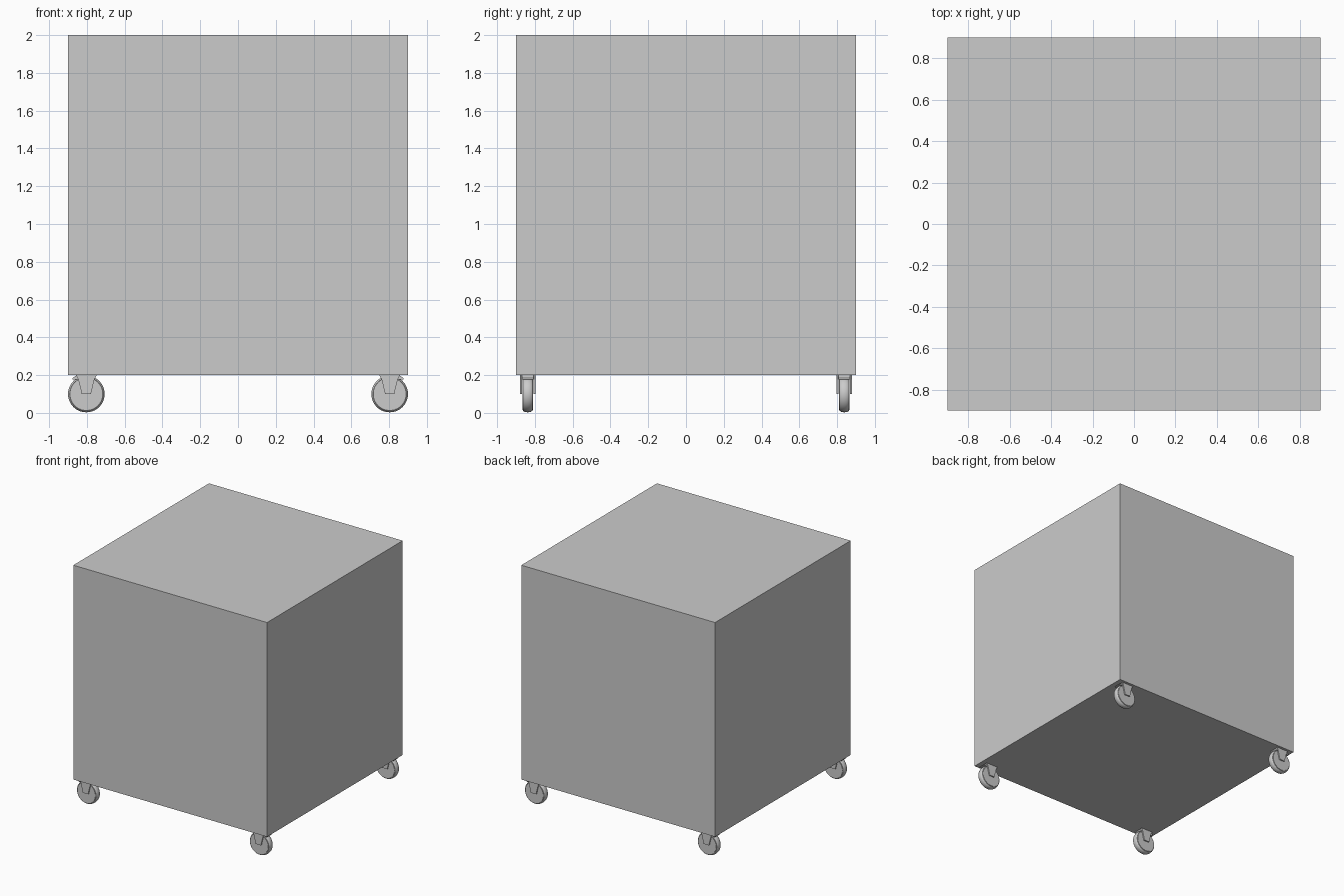
import bpy, bmesh, math
from mathutils import Vector

if "Cube" in bpy.data.objects:
    bpy.data.objects.remove(bpy.data.objects["Cube"])


def finish(name, bm, smooth=False):
    bmesh.ops.recalc_face_normals(bm, faces=bm.faces)
    me = bpy.data.meshes.new(name)
    bm.to_mesh(me)
    bm.free()
    ob = bpy.data.objects.new(name, me)
    bpy.context.collection.objects.link(ob)
    if smooth:
        bpy.ops.object.select_all(action='DESELECT')
        ob.select_set(True)
        bpy.context.view_layer.objects.active = ob
        bpy.ops.object.shade_smooth_by_angle(angle=math.radians(35))
    return ob


def lathe(name, profile, centre, steps=40):
    """Spin (radius, y) points around the y axis."""
    bm = bmesh.new()
    vs = [bm.verts.new((r, y, 0)) for r, y in profile]
    es = [bm.edges.new(p) for p in zip(vs, vs[1:])]
    bmesh.ops.spin(bm, geom=vs + es, cent=(0, 0, 0), axis=(0, 1, 0),
                   angle=math.tau, steps=steps, use_merge=True)
    bmesh.ops.remove_doubles(bm, verts=bm.verts, dist=1e-5)
    bmesh.ops.translate(bm, verts=bm.verts, vec=centre)
    return finish(name, bm, True)


def prism(name, outline, y0, y1, centre, flip):
    """Extrude an (x, z) outline along y; flip mirrors it in x."""
    bm = bmesh.new()
    f = bm.faces.new([bm.verts.new((x * flip, y0, z)) for x, z in outline])
    new = bmesh.ops.extrude_face_region(bm, geom=[f])['geom']
    bmesh.ops.translate(bm, vec=(0, y1 - y0, 0),
                        verts=[v for v in new if isinstance(v, bmesh.types.BMVert)])
    bmesh.ops.translate(bm, verts=bm.verts, vec=centre)
    return finish(name, bm)


# Main box
bm = bmesh.new()
bmesh.ops.create_cube(bm, size=1.8)
bmesh.ops.translate(bm, verts=bm.verts, vec=(0, 0, 1.1))
finish("box_body", bm)

# Caster profiles, relative to the axle
half_tyre = [(0, -0.028), (0.084, -0.028), (0.084, -0.024), (0.087, -0.024),
             (0.088, -0.025), (0.093, -0.019), (0.096, -0.010), (0.097, 0)]
wheel = half_tyre + [(r, -y) for r, y in half_tyre[-2::-1]]
leg = [(-0.055, 0.1), (0.055, 0.1), (0.043, 0.078), (0.024, 0), (-0.024, 0), (-0.043, 0.078)]
lip = [(-0.05, 0.1), (0.05, 0.1), (0.072, 0.085), (0.074, 0.077), (0.04, 0.077), (-0.04, 0.09)]

# Four casters
for sx in (-1, 1):
    for sy in (-1, 1):
        c = Vector((0.803 * sx, 0.838 * sy, 0.1))
        tag = ("left" if sx < 0 else "right") + ("_front" if sy < 0 else "_back")
        lathe("wheel_" + tag, wheel, c)
        prism("fork_leg_outer_" + tag, leg, -0.04, -0.03, c, sx)
        prism("fork_leg_inner_" + tag, leg, 0.03, 0.04, c, sx)
        prism("fork_crown_" + tag, lip, -0.03, 0.03, c, sx)
